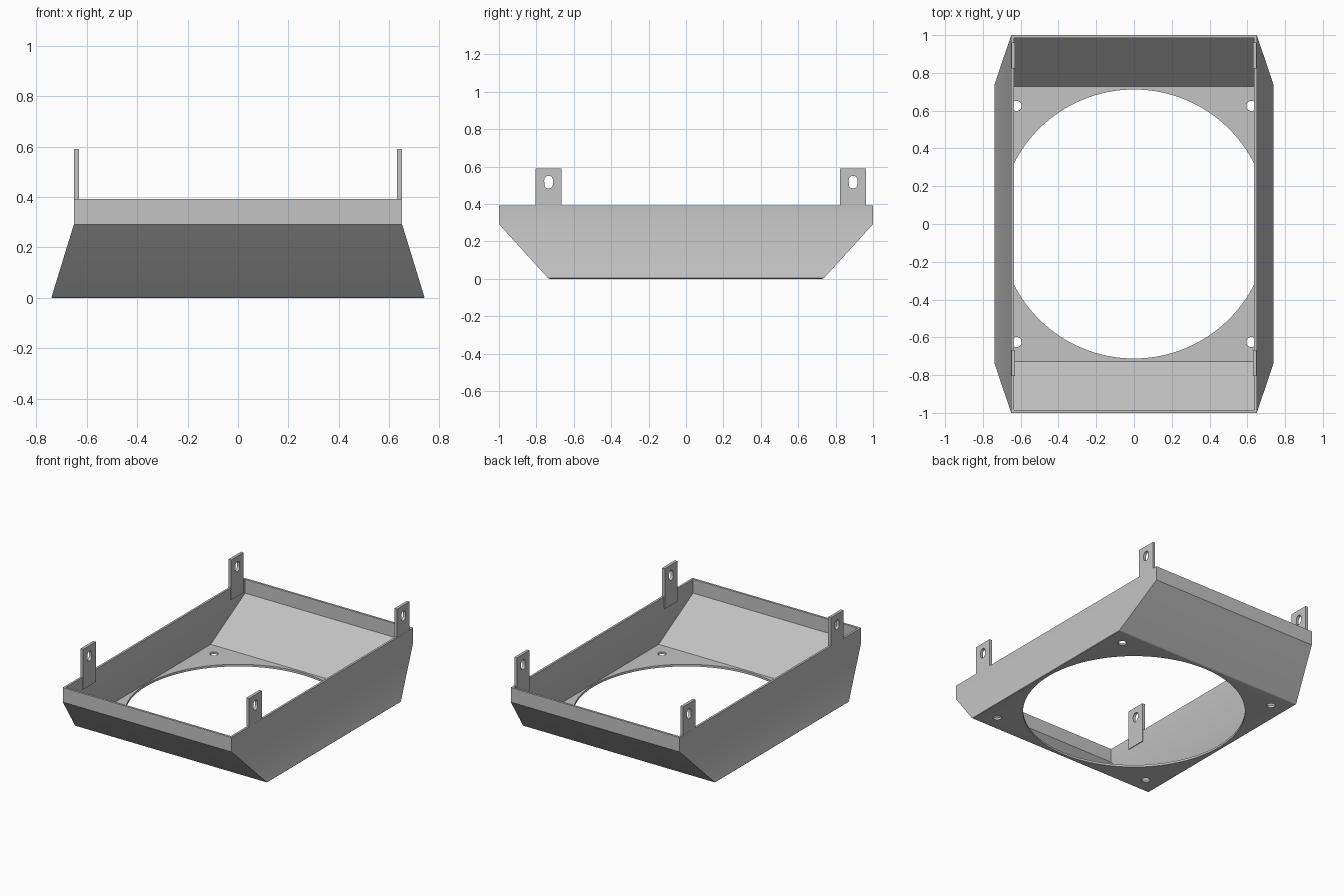
import bpy, bmesh, math
from mathutils import Matrix, Vector

cube = bpy.data.objects.get("Cube")
if cube:
    bpy.data.objects.remove(cube, do_unlink=True)

steel = bpy.data.materials.new("grey sheet metal")
steel.use_nodes = True
GREY = (0.55, 0.55, 0.55, 1)
steel.diffuse_color = GREY
steel.node_tree.nodes["Principled BSDF"].inputs["Base Color"].default_value = GREY

T = 0.015  # sheet thickness


def make(name, bm):
    bmesh.ops.recalc_face_normals(bm, faces=bm.faces)
    mesh = bpy.data.meshes.new(name)
    bm.to_mesh(mesh)
    bm.free()
    mesh.materials.append(steel)
    obj = bpy.data.objects.new(name, mesh)
    bpy.context.collection.objects.link(obj)
    return obj


def prism(name, points, offset):
    """Extrude a closed outline of 3D points along offset."""
    bm = bmesh.new()
    face = bm.faces.new([bm.verts.new(p) for p in points])
    new = bmesh.ops.extrude_face_region(bm, geom=[face])["geom"]
    bmesh.ops.translate(bm, vec=Vector(offset),
                        verts=[v for v in new if isinstance(v, bmesh.types.BMVert)])
    return make(name, bm)


def circle(x, y, r, n):
    return [(x + r * math.cos(2 * math.pi * i / n),
             y + r * math.sin(2 * math.pi * i / n)) for i in range(n)]


def cut(obj, cutter):
    cutter.hide_render = True
    mod = obj.modifiers.new("cut", "BOOLEAN")
    mod.operation = "DIFFERENCE"
    mod.solver = "EXACT"
    mod.object = cutter
    bpy.context.view_layer.objects.active = obj
    bpy.ops.object.modifier_apply(modifier=mod.name)
    bpy.data.objects.remove(cutter, do_unlink=True)


def smooth(obj, degrees):
    bpy.ops.object.select_all(action="DESELECT")
    obj.select_set(True)
    bpy.context.view_layer.objects.active = obj
    bpy.ops.object.shade_smooth_by_angle(angle=math.radians(degrees))


# Folded tray: rectangular rings run up the outside, over the rim and down the inside
rings = [(0.74, 0.735, 0), (0.65, 1, 0.292), (0.65, 1, 0.393),
         (0.65 - T, 1 - T, 0.393), (0.65 - T, 1 - T, 0.296), (0.72, 0.728, T)]
bm = bmesh.new()
loops = [[bm.verts.new((sx * x, sy * y, z))
          for sx, sy in ((-1, -1), (1, -1), (1, 1), (-1, 1))] for x, y, z in rings]
for a, b in zip(loops, loops[1:]):
    for i in range(4):
        j = (i + 1) % 4
        bm.faces.new((a[i], a[j], b[j], b[i]))
base = bm.faces.new(loops[0])
bm.faces.new(loops[-1])
# Small rounding where the walls fold up from the base
bmesh.ops.bevel(bm, geom=list(base.edges), offset=0.007, segments=3,
                profile=0.5, affect="EDGES")
tray = make("tray", bm)

# Large round opening and four corner screw holes
holes = [(0, 0, 0.712, 128)]
holes += [(sx * 0.622, sy * 0.625, 0.027, 32) for sx in (-1, 1) for sy in (-1, 1)]
for x, y, r, n in holes:
    outline = [(px, py, -0.05) for px, py in circle(x, y, r, n)]
    cut(tray, prism("hole_cutter", outline, (0, 0, 0.07)))
smooth(tray, 20)

# Four upright mounting tabs with slotted holes
for side, sx in (("left", 1), ("right", -1)):
    for end, y in (("front", -0.735), ("back", 0.893)):
        outer = sx * 0.6495
        corners = ((-1, 0.31), (1, 0.31), (1, 0.59), (-1, 0.59))
        tab = prism(f"{end}_{side}_tab",
                    [(outer, y + s * 0.069, z) for s, z in corners], (-sx * 0.02, 0, 0))
        slot = [(sx * 0.7, py, pz + (0.011 if pz > 0.517 else -0.011))
                for py, pz in circle(y, 0.5171, 0.023, 32)]
        cut(tab, prism("slot_cutter", slot, (-sx * 0.1, 0, 0)))
        smooth(tab, 20)
